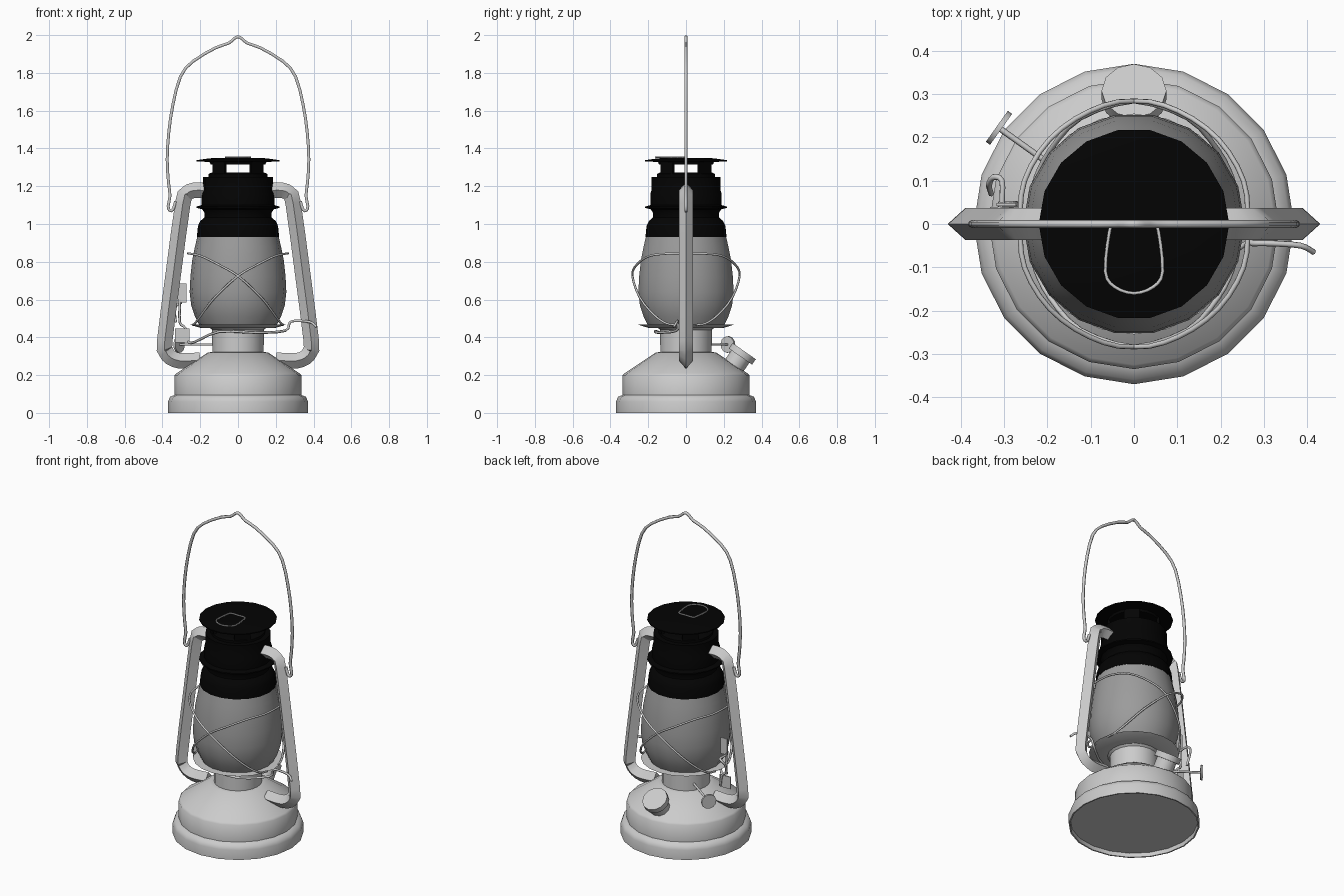
import bpy, bmesh, math
from mathutils import Vector


def material(name, v):
    m = bpy.data.materials.new(name)
    m.diffuse_color = (v, v, v, 1)
    return m


BLACK = material("black_paint", 0.001)
GLASS = material("smoked_glass", 0.33)


def finish(bm, name, mat=None, angle=40):
    bmesh.ops.remove_doubles(bm, verts=bm.verts, dist=0.0001)
    bmesh.ops.recalc_face_normals(bm, faces=bm.faces)
    me = bpy.data.meshes.new(name)
    bm.to_mesh(me)
    bm.free()
    ob = bpy.data.objects.new(name, me)
    bpy.context.collection.objects.link(ob)
    if mat:
        me.materials.append(mat)
    bpy.ops.object.select_all(action='DESELECT')
    ob.select_set(True)
    bpy.context.view_layer.objects.active = ob
    bpy.ops.object.shade_smooth_by_angle(angle=math.radians(angle))
    return ob


def skin(bm, rings):
    for a, b in zip(rings, rings[1:]):
        n = len(a)
        for i in range(n):
            bm.faces.new((a[i], a[(i + 1) % n], b[(i + 1) % n], b[i]))


def lathe(name, profile, sides=20, mat=None, loc=(0, 0, 0), axis=(0, 0, 1), angle=40):
    bm = bmesh.new()
    q = Vector((0, 0, 1)).rotation_difference(Vector(axis).normalized())
    rings = []
    for r, z in profile:
        ring = []
        for i in range(sides):
            a = 2 * math.pi * i / sides
            ring.append(bm.verts.new(q @ Vector((r * math.cos(a), r * math.sin(a), z)) + Vector(loc)))
        rings.append(ring)
    skin(bm, rings)
    bmesh.ops.dissolve_degenerate(bm, edges=bm.edges, dist=0.00001)
    return finish(bm, name, mat, angle)


def smooth_path(pts, steps):
    """Catmull-Rom through the points."""
    p = [Vector(v) for v in pts]
    p = [2 * p[0] - p[1]] + p + [2 * p[-1] - p[-2]]
    out = []
    for a, b, c, d in zip(p, p[1:], p[2:], p[3:]):
        for k in range(steps):
            t = k / steps
            out.append(0.5 * (2 * b + (c - a) * t + (2 * a - 5 * b + 4 * c - d) * t * t
                              + (3 * b - a - 3 * c + d) * t ** 3))
    return out + [p[-2]]


def sweep(name, pts, radius, sides=6, steps=3, mat=None, flat=1.0):
    path = smooth_path(pts, steps)
    bm = bmesh.new()
    rings = []
    n = Vector((0, 1, 0.001))
    for i, p in enumerate(path):
        t = (path[min(i + 1, len(path) - 1)] - path[max(i - 1, 0)]).normalized()
        n = (n - t * n.dot(t)).normalized()
        b = t.cross(n)
        ring = []
        for k in range(sides):
            a = 2 * math.pi * k / sides
            ring.append(bm.verts.new(p + radius * (n * flat * math.cos(a) + b * math.sin(a))))
        rings.append(ring)
    skin(bm, rings)
    bm.faces.new(rings[0])
    bm.faces.new(rings[-1])
    return finish(bm, name, mat, 65)


def box(name, size, loc, rot=0, mat=None):
    bm = bmesh.new()
    bmesh.ops.create_cube(bm, size=1)
    bmesh.ops.scale(bm, vec=size, verts=bm.verts)
    ob = finish(bm, name, mat)
    ob.location = loc
    ob.rotation_euler.z = rot
    return ob


# Fuel tank with recessed floor, and burner
lathe("fuel_tank", [(0, 0.025), (0.36, 0.025), (0.362, 0), (0.37, 0), (0.37, 0.06), (0.36, 0.085),
                    (0.335, 0.095), (0.335, 0.2), (0.325, 0.21), (0.16, 0.32), (0.136, 0.322),
                    (0.137, 0.44), (0.15, 0.45)], angle=50)
lathe("globe_plate", [(0.14, 0.45), (0.2, 0.45), (0.255, 0.468), (0.205, 0.468)])

# Glass globe
lathe("globe", [(0.205, 0.465), (0.228, 0.51), (0.248, 0.57), (0.256, 0.64), (0.252, 0.72),
                (0.242, 0.81), (0.228, 0.88), (0.216, 0.93)], 18, GLASS)

# Chimney with vented cap
lathe("chimney", [(0.218, 0.93), (0.212, 0.99), (0.2, 1.015), (0.178, 1.035),
                  (0.178, 1.06), (0.19, 1.078), (0.22, 1.085), (0.22, 1.092), (0.192, 1.1),
                  (0.192, 1.16), (0.185, 1.18), (0.185, 1.25), (0.155, 1.25), (0.155, 1.265),
                  (0.14, 1.272), (0, 1.272)], 18, BLACK)
for i in range(4):
    a = math.pi / 4 + i * math.pi / 2
    box("cap_post", (0.015, 0.09, 0.06), (0.14 * math.cos(a), 0.14 * math.sin(a), 1.295), a, BLACK)
lathe("cap", [(0, 1.315), (0.145, 1.315), (0.15, 1.328), (0.22, 1.332), (0.22, 1.338),
              (0.15, 1.348), (0, 1.35)], 18, BLACK)
sweep("cap_loop", [(0, 0, 1.354), (-0.045, 0, 1.354), (-0.057, -0.02, 1.354), (-0.066, -0.11, 1.354),
                   (-0.045, -0.145, 1.354), (0, -0.16, 1.354), (0.045, -0.145, 1.354),
                   (0.066, -0.11, 1.354), (0.057, -0.02, 1.354), (0.045, 0, 1.354), (0, 0, 1.354)], 0.004)

# Side air tubes
TUBE = [(0.18, 1.178), (0.235, 1.178), (0.272, 1.16), (0.292, 1.11), (0.342, 0.74), (0.388, 0.38),
        (0.382, 0.325), (0.355, 0.292), (0.31, 0.276), (0.25, 0.276), (0.2, 0.28)]
for s in (-1, 1):
    sweep("air_tube", [(s * x, 0, z) for x, z in TUBE], 0.041, 4, 2, flat=0.9)

# Carrying handle, mirrored about x
HALF = [(0.33, 1.12), (0.345, 1.075), (0.362, 1.072), (0.37, 1.095), (0.36, 1.15), (0.368, 1.22), (0.375, 1.34),
        (0.367, 1.48), (0.345, 1.63), (0.305, 1.78), (0.24, 1.86), (0.12, 1.932), (0.05, 1.957),
        (0.02, 1.982)]
sweep("handle", [(-x, 0, z) for x, z in HALF] + [(0, 0, 1.991)]
      + [(x, 0, z) for x, z in HALF[::-1]], 0.009, 6, 2)

# Crossed guard wires, two in front and two behind
GUARD = [(0, 0.265, 0.845), (0.12, 0.272, 0.843), (0.25, 0.276, 0.83), (0.38, 0.28, 0.785),
         (0.5, 0.284, 0.725), (0.65, 0.274, 0.61), (0.77, 0.258, 0.52), (0.86, 0.25, 0.475), (0.93, 0.245, 0.466)]
for sx in (-1, 1):
    for sy in (-1, 1):
        sweep("guard_wire", [(sx * r * math.cos(math.pi * t), sy * r * math.sin(math.pi * t), z)
                             for t, r, z in GUARD], 0.006)

# Filler cap on the tank shoulder
lathe("filler_cap", [(0.058, -0.1), (0.058, -0.035), (0.075, -0.035), (0.075, 0), (0, 0)],
      12, loc=(0, 0.308, 0.327), axis=(0, 0.57, 0.82))

# Wick knob and its rod
D = Vector((-0.814, 0.58, 0))
K = Vector((-0.312, 0.222, 0.362))
lathe("wick_knob", [(0, -0.006), (0.044, -0.006), (0.044, 0.006), (0, 0.006)], 12, loc=K, axis=D)
sweep("wick_rod", [K - D * 0.3, K - D * 0.15, K], 0.007)

# Globe lifting wire and lever
sweep("lift_wire", [(0.415, -0.065, 0.455), (0.385, -0.05, 0.48), (0.32, -0.045, 0.487),
                    (0.275, -0.045, 0.48), (0.25, -0.05, 0.435), (0.1, -0.15, 0.425),
                    (-0.1, -0.15, 0.43), (-0.23, -0.03, 0.375), (-0.265, 0.04, 0.38),
                    (-0.28, 0.045, 0.45), (-0.308, 0.045, 0.48), (-0.308, 0.045, 0.6)], 0.007)
sweep("lever_hook", [(-0.305, 0.045, 0.58), (-0.305, 0.1, 0.58), (-0.325, 0.108, 0.57),
                     (-0.335, 0.09, 0.54), (-0.33, 0.07, 0.48)], 0.007)
box("lever_tab", (0.045, 0.008, 0.1), (-0.295, 0.045, 0.635))
box("lever_bracket", (0.075, 0.008, 0.075), (-0.295, 0.035, 0.41))
